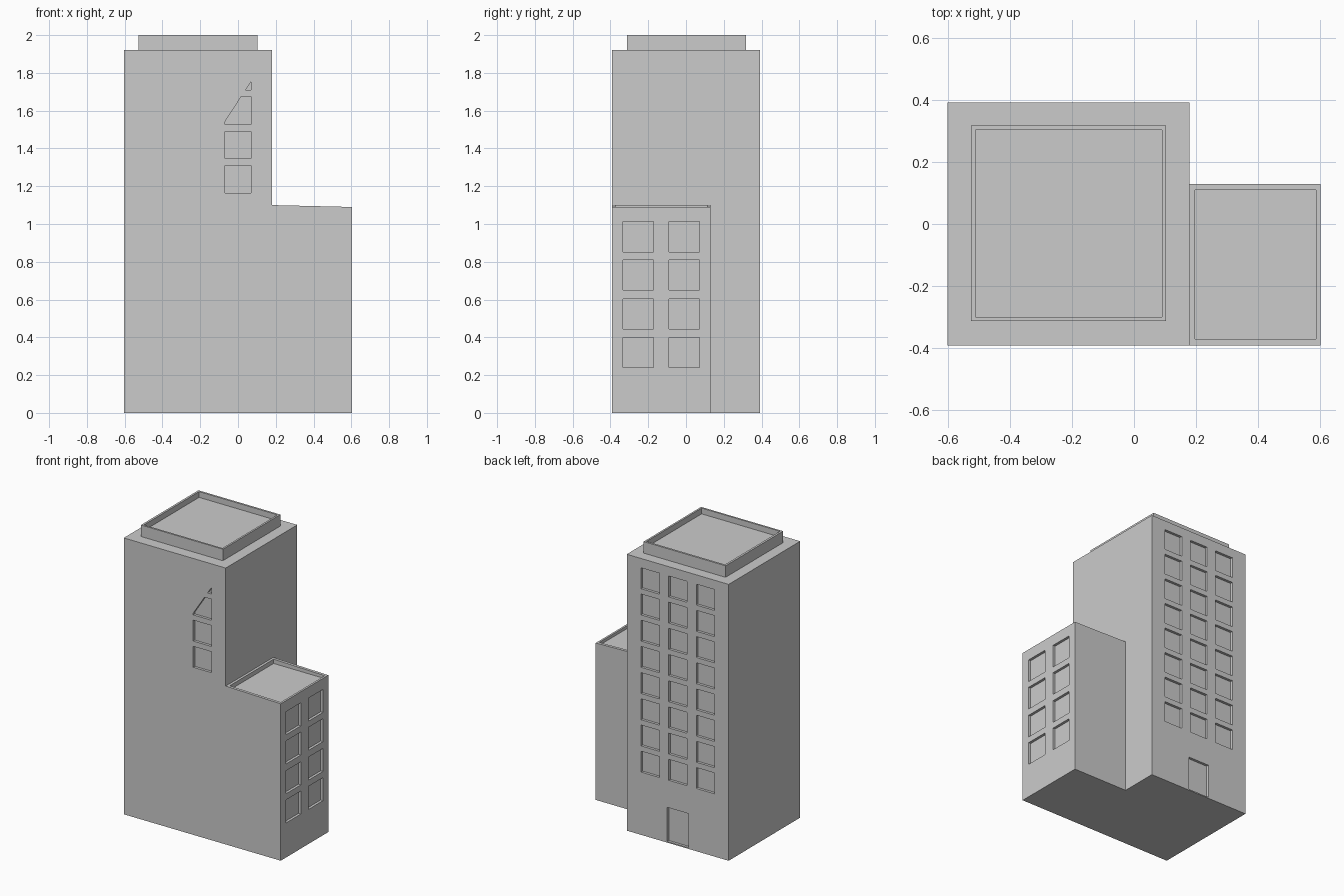
import bpy, bmesh
from mathutils import Vector

if "Cube" in bpy.data.objects:
    bpy.data.objects.remove(bpy.data.objects["Cube"])


def prism(name, profile, direction):
    """Solid from a flat profile pushed along a direction."""
    bm = bmesh.new()
    face = bm.faces.new([bm.verts.new(p) for p in profile])
    ext = bmesh.ops.extrude_face_region(bm, geom=[face])
    moved = [g for g in ext["geom"] if isinstance(g, bmesh.types.BMVert)]
    bmesh.ops.translate(bm, verts=moved, vec=Vector(direction))
    bmesh.ops.recalc_face_normals(bm, faces=bm.faces[:])
    mesh = bpy.data.meshes.new(name)
    bm.to_mesh(mesh)
    bm.free()
    ob = bpy.data.objects.new(name, mesh)
    bpy.context.collection.objects.link(ob)
    return ob


def box(name, x0, x1, y0, y1, z0, z1):
    return prism(name, [(x0, y0, z0), (x1, y0, z0), (x1, y1, z0), (x0, y1, z0)], (0, 0, z1 - z0))


def combine(target, tool, operation):
    mod = target.modifiers.new(operation, 'BOOLEAN')
    mod.operation, mod.solver, mod.object = operation, 'EXACT', tool
    bpy.context.view_layer.objects.active = target
    bpy.ops.object.modifier_apply(modifier=mod.name)
    bpy.data.objects.remove(tool)


L, R, F, B = -0.603, 0.603, -0.392, 0.393   # outer limits
MID, DEPTH = 0.18, 0.018                    # tower right wall, window recess

# tower with low wing (slightly sloping roof) and roof crown
building = box("building", L, MID, F, B, 0, 1.92)
wing = prism("wing", [(0.1, F, 0), (R, F, 0), (R, F, 1.09), (0.1, F, 1.102)], (0, 0.13 - F, 0))
combine(building, wing, 'UNION')
combine(building, box("crown", -0.527, 0.103, -0.313, 0.318, 1.85, 2.0), 'UNION')

# sunken roofs behind parapets
cutters = [box("crown_recess", -0.512, 0.09, -0.3, 0.304, 1.96, 2.1),
           box("wing_recess", 0.197, 0.589, -0.372, 0.11, 1.07, 1.2)]

# back windows: three columns, eight floors, and a door
for cx in (0.0, -0.212, -0.424):
    for i in range(8):
        z = 1.71 - 0.182 * i
        cutters.append(box("back_window", cx - 0.07, cx + 0.07, B - DEPTH, B + 0.1, z, z + 0.145))
cutters.append(box("door", -0.293, -0.131, B - DEPTH, B + 0.1, 0.008, 0.245))

# wing side windows: two columns, four floors
for y in (-0.333, -0.09):
    for z in (0.24, 0.443, 0.65, 0.853):
        cutters.append(box("side_window", R - DEPTH, R + 0.1, y, y + 0.162, z, z + 0.16))

# front windows: two whole, two clipped along a diagonal
front = [[(-0.07, z), (0.07, z), (0.07, z + 0.145), (-0.07, z + 0.145)] for z in (1.164, 1.346)]
front.append([(-0.07, 1.528), (0.07, 1.528), (0.07, 1.674), (0.017, 1.674), (-0.07, 1.54)])
front.append([(0.04, 1.71), (0.07, 1.71), (0.07, 1.755)])
for shape in front:
    cutters.append(prism("front_window", [(x, F - 0.1, z) for x, z in shape], (0, 0.1 + DEPTH, 0)))

for cutter in cutters:
    combine(building, cutter, 'DIFFERENCE')
